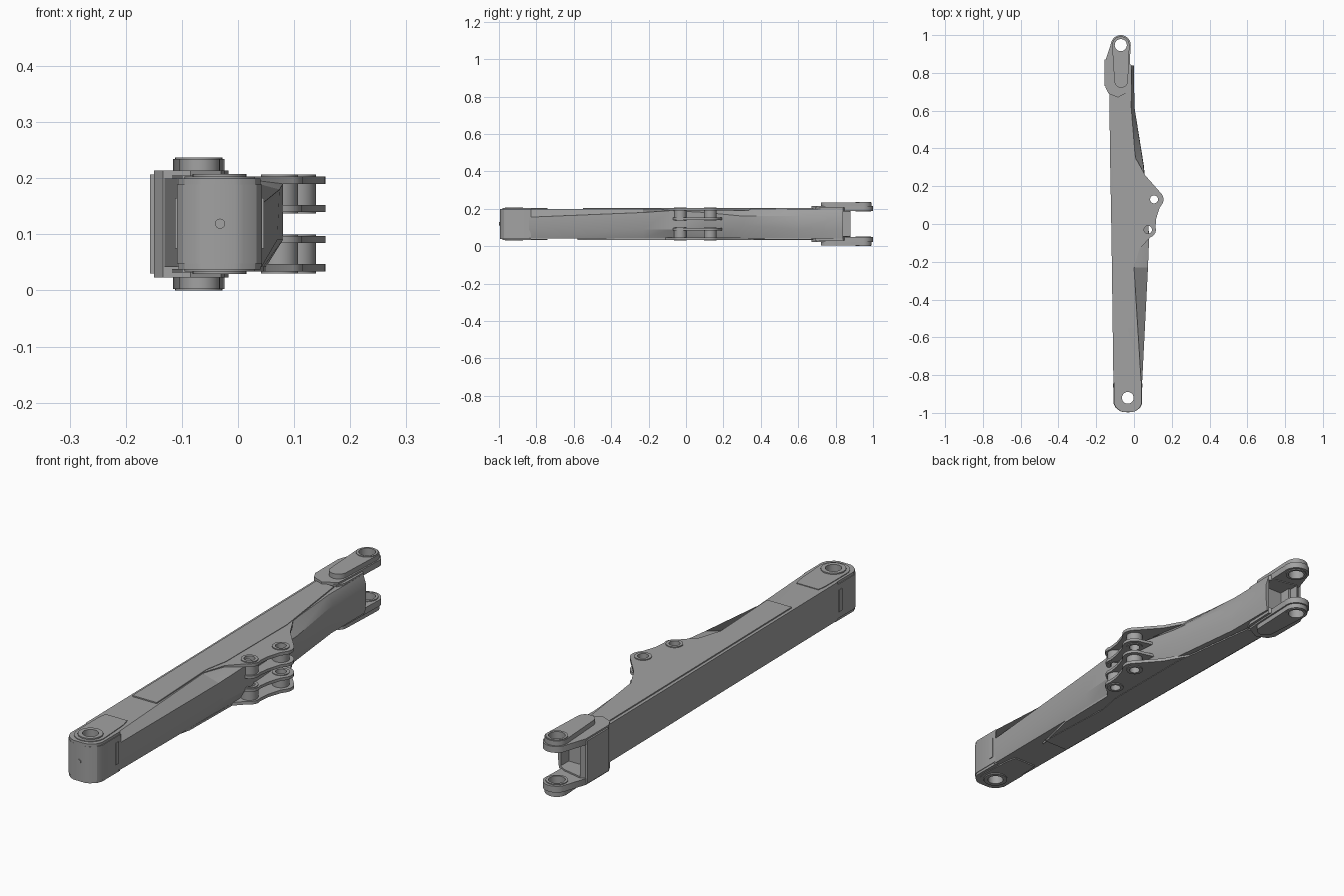
import bpy, bmesh, math
from mathutils import Vector

if "Cube" in bpy.data.objects:
    bpy.data.objects.remove(bpy.data.objects["Cube"])

HEIGHT = 0.237
FRONT_PIN = (-0.033, -0.92)
REAR_PIN = (-0.07, 0.947)
LUG_PINS = [(0.106, 0.13), (0.074, -0.03)]

steel = bpy.data.materials.new("grey_steel")
steel.use_nodes = True
GREY = (0.36, 0.36, 0.36, 1)
steel.diffuse_color = GREY
steel.node_tree.nodes["Principled BSDF"].inputs["Base Color"].default_value = GREY


def finish(name, bm):
    bmesh.ops.recalc_face_normals(bm, faces=bm.faces)
    mesh = bpy.data.meshes.new(name)
    bm.to_mesh(mesh)
    bm.free()
    mesh.materials.append(steel)
    obj = bpy.data.objects.new(name, mesh)
    bpy.context.collection.objects.link(obj)
    return obj


def prism(name, outline, z0, z1):
    """Extrude an xy outline between two heights."""
    bm = bmesh.new()
    rings = [[bm.verts.new((x, y, z)) for x, y in outline] for z in (z0, z1)]
    bm.faces.new(rings[0])
    bm.faces.new(rings[1])
    n = len(outline)
    for i in range(n):
        j = (i + 1) % n
        bm.faces.new((rings[0][i], rings[0][j], rings[1][j], rings[1][i]))
    return finish(name, bm)


def box(name, lo, hi):
    return prism(name, [(lo[0], lo[1]), (hi[0], lo[1]), (hi[0], hi[1]), (lo[0], hi[1])], lo[2], hi[2])


def arc(center, r, a0, a1, n=12):
    steps = [math.radians(a0 + (a1 - a0) * i / n) for i in range(n + 1)]
    return [(center[0] + r * math.cos(a), center[1] + r * math.sin(a)) for a in steps]


def disc(name, center, r, z0, z1):
    return prism(name, arc(center, r, 0, 348.75, 31), z0, z1)


def cut(obj, cutters):
    """Subtract the cutters for good, then delete them."""
    for c in cutters:
        c.hide_render = True
        mod = obj.modifiers.new("cut", "BOOLEAN")
        mod.operation = "DIFFERENCE"
        mod.solver = "EXACT"
        mod.object = c
    bpy.context.view_layer.update()
    graph = bpy.context.evaluated_depsgraph_get()
    mesh = bpy.data.meshes.new_from_object(obj.evaluated_get(graph))
    obj.modifiers.clear()
    obj.data = mesh
    for c in cutters:
        bpy.data.objects.remove(c)
    return obj


def drill(obj, pin, r):
    return cut(obj, [disc("drill", pin, r, -1, 1)])


def tube(name, pin, r, hole, z0, z1):
    return drill(disc(name, pin, r, z0, z1), pin, hole)


def pair(z0, z1):
    """The same height range at the top and mirrored at the bottom."""
    return (("upper", z0, z1), ("lower", HEIGHT - z1, HEIGHT - z0))


# Main beam: a tapered box whose right wall is folded outward mid-length.
# Each station: y, left x, bottom right x, lower fold x z, upper fold x z, top right x
stations = [
    (-0.84, -0.109, 0.042, 0.043, 0.09, 0.043, 0.155, 0.038),
    (-0.23, -0.117, 0.045, 0.070, 0.09, 0.074, 0.18, 0.0),
    (-0.08, -0.119, 0.05, 0.080, 0.09, 0.080, 0.19, 0.03),
    (0.10, -0.122, 0.05, 0.072, 0.10, 0.070, 0.18, 0.03),
    (0.31, -0.126, 0.03, 0.052, 0.11, 0.050, 0.16, 0.01),
    (0.62, -0.130, -0.005, 0.002, 0.09, 0.002, 0.16, -0.015),
    (0.84, -0.133, -0.005, 0.0, 0.09, 0.0, 0.16, -0.012),
]
bm = bmesh.new()
loops = []
for y, xl, xb, x1, z1, x2, z2, xt in stations:
    section = [(xl, 0.042), (xb, 0.042), (x1, z1), (x2, z2), (xt, 0.2), (xl, 0.2)]
    loops.append([bm.verts.new((x, y, z)) for x, z in section])
for a, b in zip(loops, loops[1:]):
    for i in range(6):
        j = (i + 1) % 6
        bm.faces.new((a[i], a[j], b[j], b[i]))
bm.faces.new(loops[0])
bm.faces.new(loops[-1])
beam = finish("main_beam", bm)
cut(beam, [box("recess", (-0.12, 0.79, 0.055), (-0.015, 1, 0.185))])

# Front end block with rounded corners and a cross bore
front_outline = [(-0.109, -0.83), (-0.109, -0.95), (-0.098, -0.972), (-0.075, -0.99), (-0.06, -0.995),
                 (-0.006, -0.995), (0.01, -0.99), (0.033, -0.972), (0.043, -0.95), (0.043, -0.83)]
block = prism("front_block", front_outline, 0.048, 0.189)
drill(block, FRONT_PIN, 0.031)
bpy.ops.mesh.primitive_cylinder_add(vertices=16, radius=0.009, depth=0.006,
                                    location=(-0.032, -0.996, 0.119), rotation=(math.pi / 2, 0, 0))
plug = bpy.context.object
plug.name = "front_plug"
plug.data.materials.append(steel)

# Front bearing plates, collars and tapered doublers
for side, z0, z1 in pair(0.186, 0.2):
    plate = prism(side + "_front_plate", [(x * 0.96 - 0.001, y) for x, y in front_outline], z0, z1)
    drill(plate, FRONT_PIN, 0.031)
for side, z0, z1 in pair(0.198, 0.203):
    doubler = prism(side + "_front_doubler", arc(FRONT_PIN, 0.062, 180, 360) +
                    [(0.02, -0.78), (0.01, -0.74), (-0.09, -0.74), (-0.095, -0.78)], z0, z1)
    drill(doubler, FRONT_PIN, 0.031)
for side, z0, z1 in pair(0.19, 0.208):
    tube(side + "_front_collar", FRONT_PIN, 0.048, 0.031, z0, z1)

# Narrow side straps on the front block
for name, x in (("right", -0.112), ("left", 0.04)):
    box(name + "_side_strap", (x, -0.865, 0.075), (x + 0.006, -0.845, 0.165))

# Flange strips along the beam
for side, z0, z1 in pair(0.199, 0.205):
    prism(side + "_flange", [(-0.1, -0.55), (0.012, -0.55), (-0.004, -0.2), (0.015, -0.1), (0.015, 0.3),
                             (-0.035, 0.68), (-0.118, 0.68)], z0, z1)

# Outer lug plates carrying both side pins
lug_outline = ([(-0.04, 0.42), (-0.02, -0.22), (0.0, -0.225), (0.03, -0.13)]
               + arc(LUG_PINS[1], 0.042, -70, 20, 6) + [(0.118, 0.03), (0.135, 0.085)]
               + arc(LUG_PINS[0], 0.05, -25, 50, 6) + [(0.06, 0.257), (0.02, 0.33)])
for side, z0, z1 in pair(0.19, 0.203):
    lug = prism(side + "_outer_lug", lug_outline, z0, z1)
    for pin in LUG_PINS:
        drill(lug, pin, 0.021)

# Inner lug plates, pin tubes and collars
inner_outline = ([(0.03, -0.07)] + arc(LUG_PINS[1], 0.04, -90, 20, 6) + [(0.118, 0.03), (0.135, 0.085)]
                 + arc(LUG_PINS[0], 0.05, -25, 90, 6) + [(0.03, 0.2)])
for side, z0, z1 in pair(0.14, 0.152):
    lug = prism(side + "_inner_lug", inner_outline, z0, z1)
    for pin in LUG_PINS:
        drill(lug, pin, 0.021)
for number, pin in enumerate(LUG_PINS):
    for side, z0, z1 in pair(0.137, 0.207):
        tube(f"{side}_lug_tube_{number}", pin, 0.033, 0.021, z0, z1)

# Lower fold gusset running forward along the beam
prism("lower_gusset", [(0.0, -0.58), (0.045, -0.38), (0.05, -0.1), (0.0, -0.1)], 0.034, 0.043)

# Rear fork sleeve around the beam end
sleeve_outline = [(-0.15, 0.72), (-0.134, 0.69), (-0.03, 0.69), (-0.015, 0.72), (-0.012, 0.84),
                  (-0.04, 0.86), (-0.13, 0.88), (-0.15, 0.86)]
sleeve = prism("fork_sleeve", sleeve_outline, 0.03, 0.207)
cut(sleeve, [box("opening", (-0.13, 0.79, 0.055), (0.1, 1, 0.185))])
box("fork_side_plate", (-0.157, 0.73, 0.03), (-0.148, 0.87, 0.207))

# Rear fork cheeks, raised pads and bearing collars
cheek_outline = ([(-0.134, 0.69), (-0.085, 0.67), (-0.03, 0.7), (-0.024, 0.77)]
                 + arc(REAR_PIN, 0.053, -15, 150) + [(-0.15, 0.87), (-0.15, 0.72)])
pad_outline = arc((-0.068, 0.757), 0.036, 180, 360) + arc(REAR_PIN, 0.046, 0, 180)
for side, z0, z1 in pair(0.188, 0.214):
    drill(prism(side + "_fork_cheek", cheek_outline, z0, z1), REAR_PIN, 0.032)
for side, z0, z1 in pair(0.21, 0.234):
    drill(prism(side + "_fork_pad", pad_outline, z0, z1), REAR_PIN, 0.032)
for side, z0, z1 in pair(0.184, 0.237):
    tube(side + "_fork_collar", REAR_PIN, 0.042, 0.032, z0, z1)

# Smooth the round parts and keep edges sharp
bpy.ops.object.select_all(action="DESELECT")
for obj in bpy.context.scene.objects:
    if obj.type == "MESH" and steel.name in obj.data.materials:
        obj.select_set(True)
        bpy.context.view_layer.objects.active = obj
bpy.ops.object.shade_smooth_by_angle(angle=math.radians(25))
